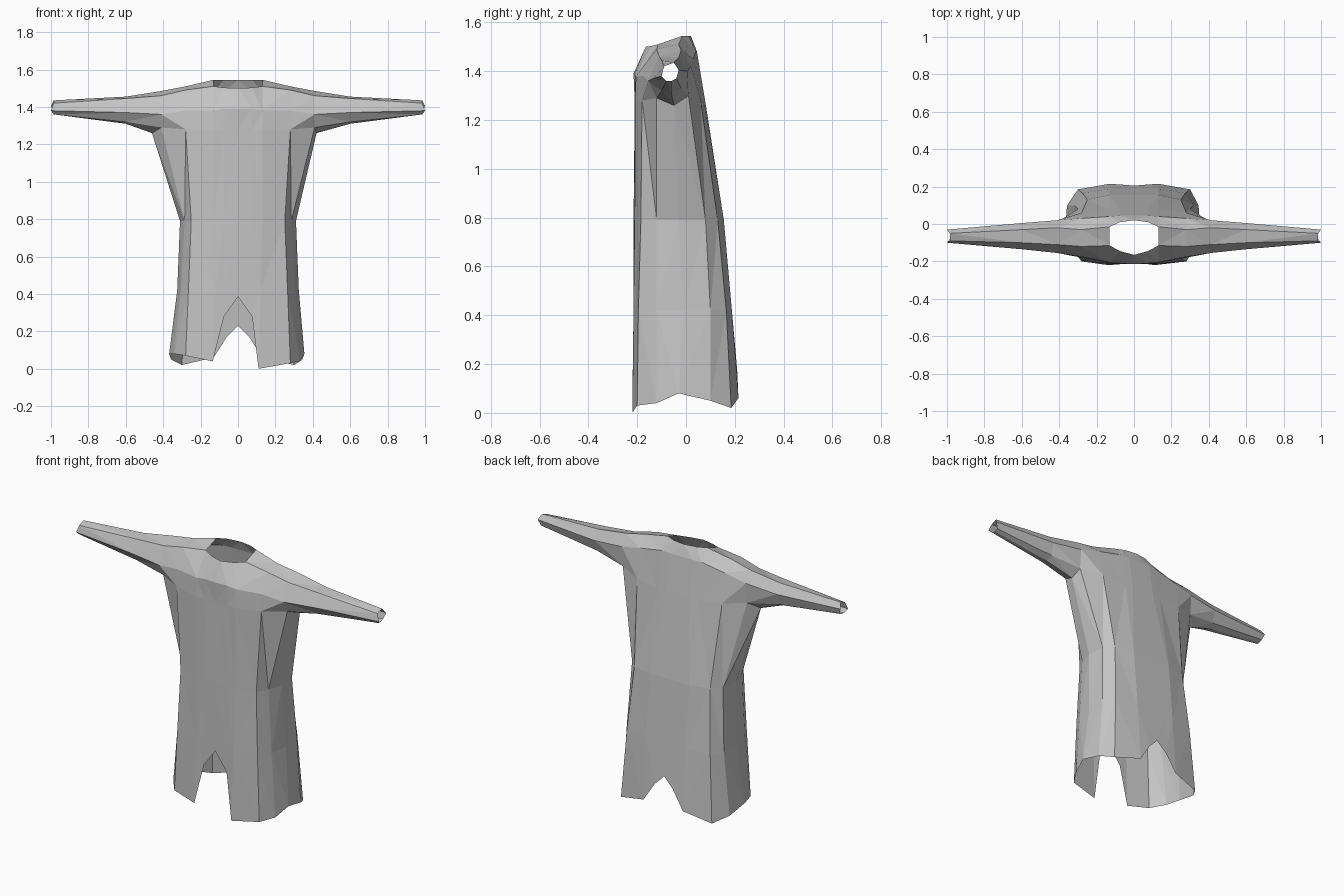
import bpy, bmesh

# Cloth colour
cloth = bpy.data.materials.new("grey cloth")
cloth.diffuse_color = (0.55, 0.55, 0.55, 1)

# Yoke and sleeve sections along x, each a (y, z) loop:
# front low, front mid, top front, top back, back mid, back low, underarm
YOKE_X = [0, 0.075, 0.13, 0.28, 0.41, 0.6, 0.985]
YOKE = [
    [(-.21, 1.27), (-.215, 1.39), (-.165, 1.50), (.02, 1.545), (.045, 1.48), (.08, 1.27)],
    [(-.21, 1.27), (-.21, 1.39), (-.145, 1.503), (.01, 1.545), (.045, 1.48), (.08, 1.27)],
    [(-.21, 1.27), (-.205, 1.38), (-.115, 1.51), (-.015, 1.545), (.04, 1.48), (.075, 1.27)],
    [(-.18, 1.28), (-.175, 1.38), (-.12, 1.49), (-.03, 1.51), (.03, 1.45), (.06, 1.28)],
    [(-.12, 1.29), (-.155, 1.36), (-.11, 1.46), (-.02, 1.485), (.02, 1.42), (.01, 1.30), (-.05, 1.26)],
    [(-.10, 1.32), (-.135, 1.37), (-.10, 1.445), (-.03, 1.455), (.005, 1.40), (-.02, 1.33), (-.06, 1.31)],
    [(-.08, 1.36), (-.10, 1.38), (-.09, 1.42), (-.05, 1.435), (-.03, 1.405), (-.04, 1.37), (-.06, 1.36)],
]

# Half outlines of the body, front centre round the side to back centre
WAIST = [(0, -.215), (.075, -.213), (.13, -.21), (.25, -.185), (.285, -.12), (.31, -.03),
         (.30, .08), (.25, .13), (.13, .155), (.075, .155), (0, .155)]
HIP = [(0, -.215), (.075, -.215), (.12, -.215), (.265, -.195), (.305, -.12), (.325, -.01),
       (.32, .10), (.275, .165), (.13, .188), (.07, .188), (0, .188)]
# Hem with a notch at the front and a lower one at the back
HEM = [(0, -.215, .385), (.075, -.215, .28), (.11, -.22, 0), (.28, -.20, .03), (.33, -.12, .04),
       (.355, -.03, .08), (.345, .10, .05), (.30, .185, .02), (.13, .215, .06),
       (.06, .21, .17), (0, .205, .23)]

bm = bmesh.new()


def strip(a, b):
    for i in range(len(a) - 1):
        bm.faces.new((a[i], a[i + 1], b[i + 1], b[i]))


for s in (1, -1):
    def vert(x, y, z):
        return bm.verts.new((s * x, y, z))

    # Yoke panels and sleeve tube, leaving the neck and cuff open
    secs = [[vert(x, y, z) for y, z in sec] for x, sec in zip(YOKE_X, YOKE)]
    secs[4][6].co.x = 0.42 if s > 0 else -0.46
    secs[6][1].co.x = s * 1.0
    secs[6][4].co.x = s * 1.0
    for k in range(6):
        a, b = secs[k], secs[k + 1]
        if k < 2:
            strip(a[:3], b[:3])
            strip(a[3:6], b[3:6])
        elif k < 4:
            strip(a[:6], b[:6])
        else:
            strip(a + a[:1], b + b[:1])

    # Body skirt hung from the lower edge of the yoke
    top = [sec[0] for sec in secs[:5]] + [secs[4][6]] + [sec[5] for sec in secs[4::-1]]
    waist = [vert(x, y, 0.79) for x, y in WAIST]
    hip = [vert(x, y, 0.42) for x, y in HIP]
    lift = 0.0 if s > 0 else 0.04
    hem = [vert(x, y, z + (lift if 2 <= i <= 4 else 0)) for i, (x, y, z) in enumerate(HEM)]
    if s < 0:
        hem[2].co.x = -0.135
        for v in hem[4:7]:
            v.co.x -= 0.013
    strip(top, waist)
    strip(waist, hip)
    strip(hip, hem)

# Join the halves and face the cloth outwards
bmesh.ops.remove_doubles(bm, verts=bm.verts, dist=0.0005)
bmesh.ops.recalc_face_normals(bm, faces=bm.faces)
bm.normal_update()
if sum(f.normal.y * f.calc_center_median().y for f in bm.faces) < 0:
    bmesh.ops.reverse_faces(bm, faces=bm.faces)
bmesh.ops.triangulate(bm, faces=bm.faces)

mesh = bpy.data.meshes.new("tunic")
bm.to_mesh(mesh)
bm.free()
mesh.materials.append(cloth)
tunic = bpy.data.objects.new("tunic", mesh)
bpy.context.collection.objects.link(tunic)
